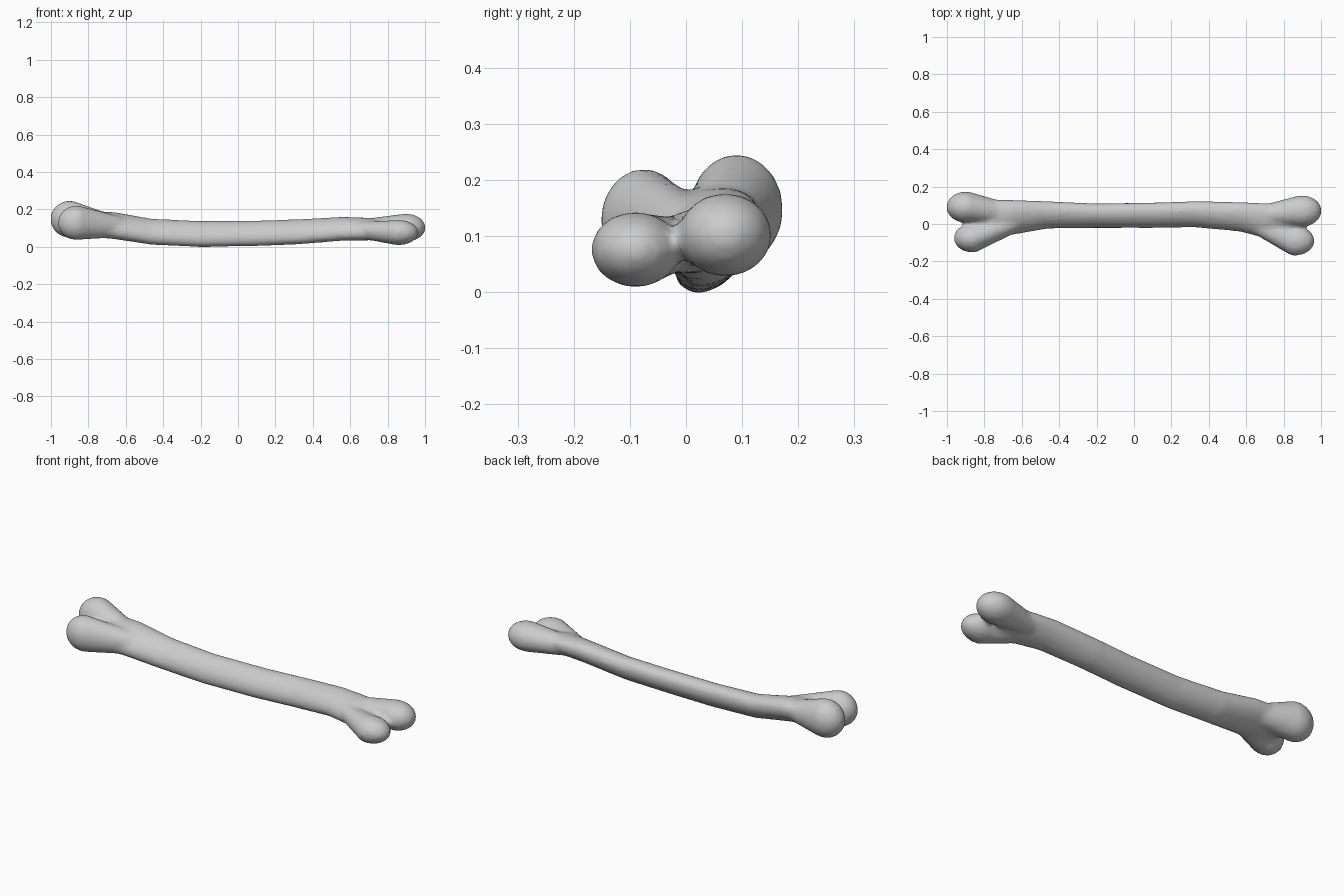
import bpy, bmesh
from math import pi, sin, cos, sqrt

cube = bpy.data.objects.get("Cube")
if cube:
    bpy.data.objects.remove(cube, do_unlink=True)

SIDES = 20


def loft(bm, sections, skew=0.0):
    """Skin slanted oval rings given as (x, y low, y high, z low, z high)."""
    rings = []
    for x, y0, y1, z0, z1 in sections:
        ring = []
        for i in range(SIDES):
            t = 2 * pi * i / SIDES
            y = (y0 + y1) / 2 + (y1 - y0) / 2 * cos(t)
            z = (z0 + z1) / 2 + (z1 - z0) / 2 * sin(t + skew)
            ring.append(bm.verts.new((x, y, z)))
        rings.append(ring)
    for a, b in zip(rings, rings[1:]):
        for i in range(SIDES):
            j = (i + 1) % SIDES
            bm.faces.new((a[i], a[j], b[j], b[i]))
    bm.faces.new(rings[0])
    bm.faces.new(rings[-1])


def knob(bm, root, centre, radius):
    """Rounded end whose neck blends from a root ring; radius is (rx, ry, rz)."""
    cx, cy, cz = centre
    rx, ry, rz = radius
    side = 1 if cx > 0 else -1
    sections = [root]
    for step in range(8):
        u = -0.2 + 1.19 * sin(step / 7 * pi / 2)
        w = sqrt(1 - u * u)
        sections.append((cx + side * rx * u, cy - ry * w, cy + ry * w,
                         cz - rz * w, cz + rz * w))
    loft(bm, sections)


bm = bmesh.new()

# Shaft
loft(bm, [
    (-0.86, -0.08, 0.11, 0.07, 0.18),
    (-0.76, -0.09, 0.13, 0.05, 0.19),
    (-0.66, -0.06, 0.13, 0.04, 0.185),
    (-0.46, -0.025, 0.122, 0.01, 0.15),
    (-0.20, -0.022, 0.11, -0.002, 0.138),
    (0.10, -0.022, 0.115, 0.003, 0.14),
    (0.32, -0.018, 0.122, 0.012, 0.147),
    (0.56, -0.04, 0.118, 0.032, 0.16),
    (0.70, -0.075, 0.112, 0.033, 0.155),
    (0.84, -0.08, 0.10, 0.05, 0.13),
], skew=0.35)

# Four end knobs
knob(bm, (-0.70, 0.00, 0.12, 0.07, 0.18), (-0.90, 0.09, 0.147), (0.103, 0.084, 0.1))
knob(bm, (-0.62, -0.04, 0.06, 0.05, 0.16), (-0.865, -0.075, 0.128), (0.098, 0.078, 0.093))
knob(bm, (0.68, 0.00, 0.10, 0.05, 0.15), (0.90, 0.07, 0.102), (0.103, 0.084, 0.075))
knob(bm, (0.62, -0.04, 0.05, 0.05, 0.13), (0.86, -0.09, 0.076), (0.105, 0.08, 0.068))

bmesh.ops.recalc_face_normals(bm, faces=bm.faces)
mesh = bpy.data.meshes.new("bone")
bm.to_mesh(mesh)
bm.free()
bone = bpy.data.objects.new("bone", mesh)
bpy.context.collection.objects.link(bone)

# Fuse the parts into one soft skin
remesh = bone.modifiers.new("fuse", "REMESH")
remesh.mode = "VOXEL"
remesh.voxel_size = 0.012
remesh.use_smooth_shade = True
smooth = bone.modifiers.new("soften", "SMOOTH")
smooth.factor = 0.5
smooth.iterations = 6

# Grey bone
grey = bpy.data.materials.new("grey")
grey.use_nodes = True
colour = (0.6, 0.6, 0.6, 1)
grey.diffuse_color = colour
grey.node_tree.nodes["Principled BSDF"].inputs["Base Color"].default_value = colour
mesh.materials.append(grey)
